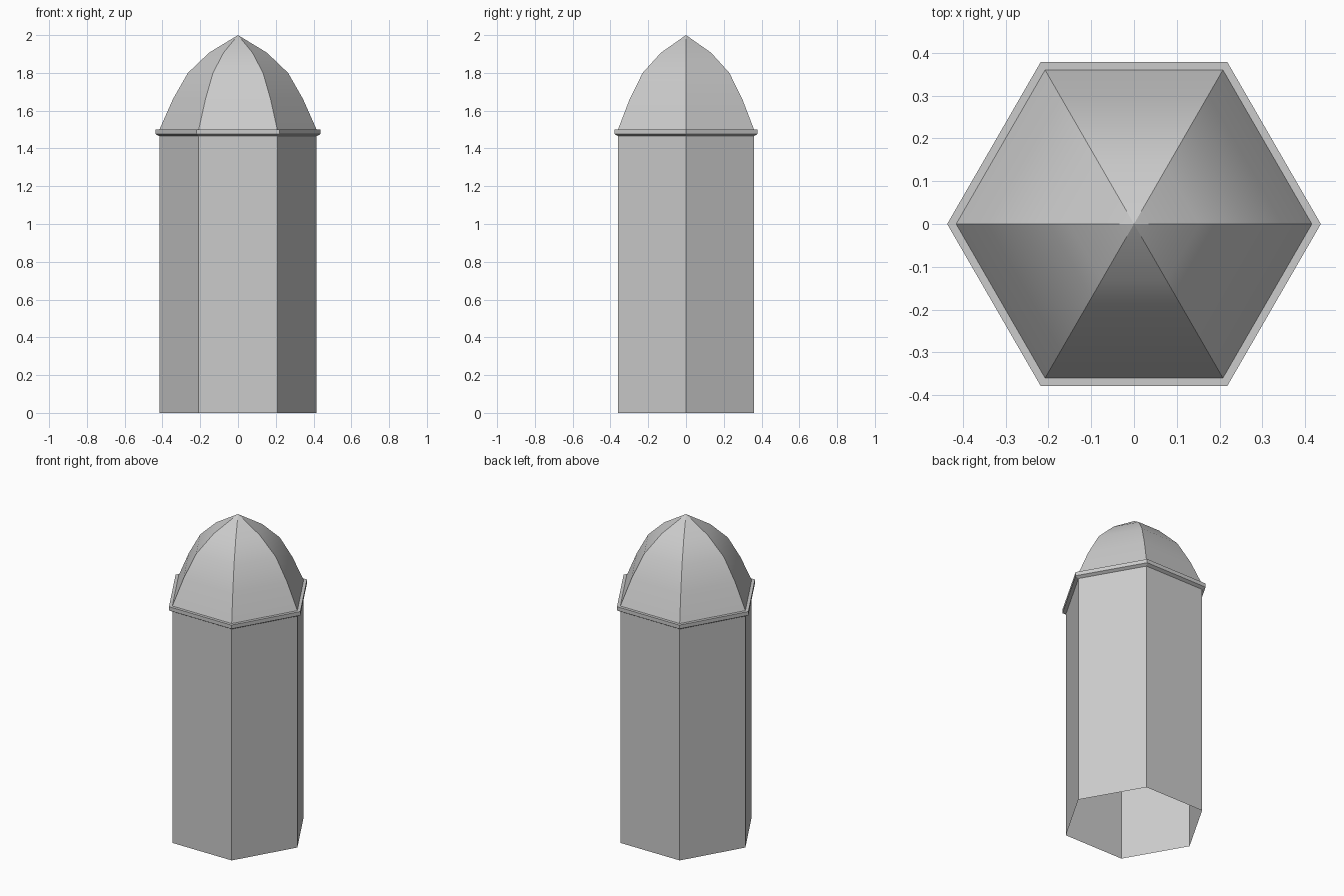
import bpy
import bmesh
from math import cos, sin, pi, radians

cube = bpy.data.objects.get("Cube")
if cube:
    bpy.data.objects.remove(cube)

SIDES = 6
RADIUS = 0.416

stone = bpy.data.materials.new("light grey stone")
stone.use_nodes = True
GREY = (0.6, 0.6, 0.6, 1)
stone.diffuse_color = GREY
stone.node_tree.nodes["Principled BSDF"].inputs["Base Color"].default_value = GREY


def hex_shell(name, profile, smooth=False):
    """Sweep a (radius, height) profile, bottom to top, around six corners."""
    bm = bmesh.new()
    rings = []
    for r, z in profile:
        if r == 0:
            rings.append([bm.verts.new((0, 0, z))] * SIDES)
        else:
            rings.append([bm.verts.new((r * cos(2 * pi * i / SIDES),
                                        r * sin(2 * pi * i / SIDES), z))
                          for i in range(SIDES)])
    for low, high in zip(rings, rings[1:]):
        for i in range(SIDES):
            j = (i + 1) % SIDES
            corners = [low[i], low[j], high[j], high[i]]
            bm.faces.new(list(dict.fromkeys(corners)))
    mesh = bpy.data.meshes.new(name)
    bm.to_mesh(mesh)
    bm.free()
    mesh.materials.append(stone)
    obj = bpy.data.objects.new(name, mesh)
    bpy.context.collection.objects.link(obj)
    if smooth:
        bpy.ops.object.select_all(action="DESELECT")
        obj.select_set(True)
        bpy.context.view_layer.objects.active = obj
        bpy.ops.object.shade_smooth_by_angle(angle=radians(25))
    return obj


# Open-bottomed hexagonal shaft
hex_shell("tower_wall", [(RADIUS, 0), (RADIUS, 1.5)])

# Thin ledge with a chamfered underside
hex_shell("ledge", [(RADIUS, 1.465), (0.437, 1.476), (0.437, 1.5), (RADIUS, 1.5)])

# Ribbed dome, smooth up each panel and sharp at the ridges
hex_shell("dome_roof", [(RADIUS, 1.5), (0.345, 1.66), (0.265, 1.8),
                        (0.153, 1.907), (0, 2.0)], smooth=True)
